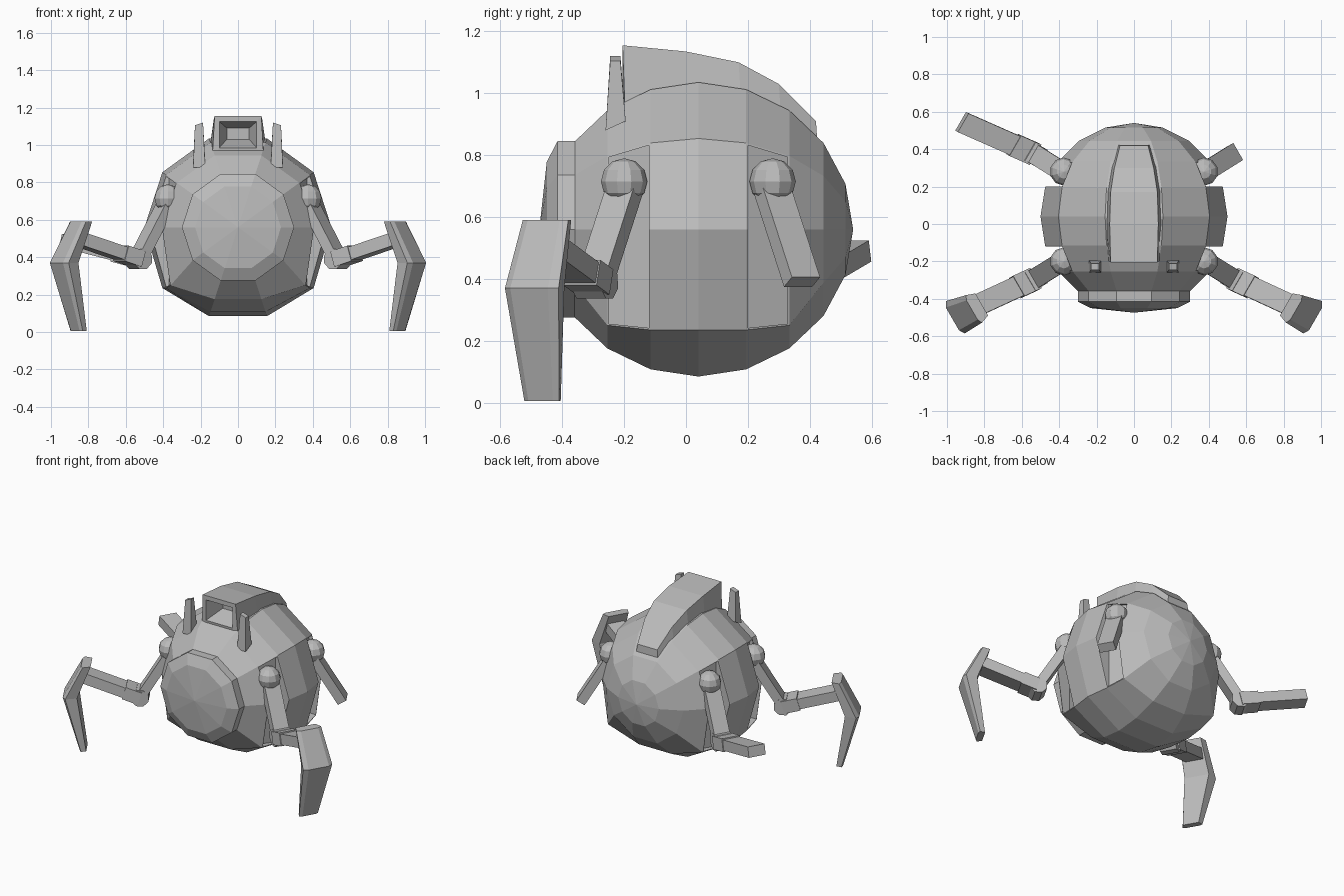
import bpy, bmesh, math
from mathutils import Vector

if "Cube" in bpy.data.objects:
    bpy.data.objects.remove(bpy.data.objects["Cube"])

CY, CZ, R = 0.04, 0.56, 0.5
grey = bpy.data.materials.new("grey")
grey.diffuse_color = (0.5, 0.5, 0.5, 1)
grey.use_nodes = True
grey.node_tree.nodes["Principled BSDF"].inputs["Base Color"].default_value = grey.diffuse_color


def finish(bm, name):
    bmesh.ops.recalc_face_normals(bm, faces=bm.faces)
    me = bpy.data.meshes.new(name)
    bm.to_mesh(me)
    bm.free()
    me.materials.append(grey)
    ob = bpy.data.objects.new(name, me)
    bpy.context.collection.objects.link(ob)
    return ob


def loft(bm, loops, caps=True):
    """Skin a list of equal-length closed loops."""
    rings = [[bm.verts.new(p) for p in loop] for loop in loops]
    n = len(rings[0])
    for a, b in zip(rings, rings[1:]):
        for i in range(n):
            bm.faces.new((a[i], a[(i + 1) % n], b[(i + 1) % n], b[i]))
    if caps:
        bm.faces.new(rings[0])
        bm.faces.new(rings[-1])
    return rings


def lathe_loops(profile):
    """Ten-sided rings around the front-back axis from (y, radius) pairs."""
    return [[(r * math.cos(math.radians(36 * i)), y, CZ + r * math.sin(math.radians(36 * i)))
             for i in range(10)] for y, r in profile]


# Round body with four recessed leg sockets
bm = bmesh.new()
angles = [math.radians(a) for a in range(-54, 90, 18)]
profile = [(CY + R * math.sin(a), R * math.cos(a)) for a in angles] + [(CY + R, 0.002)]
loft(bm, lathe_loops(profile))
for v in bm.verts:
    off = abs(v.co.y - CY)
    if off < 0.3 and abs(v.co.x) > 0.3 and 0.2 < v.co.z < 0.4:   # lower side rim
        v.co.z = 0.235 if off < 0.2 else 0.25
        if off > 0.2:
            v.co.x = math.copysign(0.36, v.co.x)
for sx in (-1, 1):
    for sy in (-1, 1):
        faces = []
        for f in bm.faces:
            c = f.calc_center_median()
            if sx * c.x > 0.33 and 0.18 < sy * (c.y - CY) < 0.26 and abs(c.z - CZ) < 0.2:
                faces.append(f)
        bm.normal_update()
        bmesh.ops.inset_region(bm, faces=faces, thickness=0.006, depth=0, use_even_offset=True)
        ext = bmesh.ops.extrude_face_region(bm, geom=faces)
        floor = [g for g in ext["geom"] if isinstance(g, bmesh.types.BMVert)]
        bmesh.ops.delete(bm, geom=faces, context='FACES')
        for v in floor:                                          # flat socket floor
            v.co.x = sx * (0.37 - 0.45 * (abs(v.co.y - CY) - 0.155))
finish(bm, "body")

# Stepped eye disc on the front
bm = bmesh.new()
loft(bm, lathe_loops([(-0.34, 0.30), (-0.415, 0.30), (-0.45, 0.23), (-0.474, 0.002)]))
finish(bm, "eye")

# Crest over the top with a framed opening at its front
bm = bmesh.new()
stations = [(-0.205, 1.155, 0.125, 0.14), (0.0, 1.135, 0.13, 0.155), (0.17, 1.10, 0.125, 0.15),
            (0.30, 1.03, 0.105, 0.13), (0.42, 0.91, 0.075, 0.095)]
loops = []
for y, z, wt, wb in stations:
    zb = CZ + math.sqrt(0.46 ** 2 - (y - CY) ** 2) - 0.06
    loops.append([(-wb, y + 0.01, zb), (wb, y + 0.01, zb), (wt, y, z), (-wt, y, z)])
rings = loft(bm, loops, caps=False)
bm.faces.new(rings[-1])


def opening(w, y, z0, z1):
    return [bm.verts.new(p) for p in ((-w, y, z0), (w, y, z0), (w, y, z1), (-w, y, z1))]


mouth, inner = opening(0.1, -0.205, 0.985, 1.125), opening(0.06, -0.08, 1.03, 1.09)
for a, b in ((rings[0], mouth), (mouth, inner)):
    for i in range(4):
        j = (i + 1) % 4
        bm.faces.new((a[i], a[j], b[j], b[i]))
bm.faces.new(inner)
finish(bm, "crest")

# Pair of tapered horns
for s in (-1, 1):
    bm = bmesh.new()
    loft(bm, [[(s * x, y, z) for x, y, z in pts] for pts in (
        ((0.175, -0.26, 0.88), (0.24, -0.26, 0.88), (0.24, -0.195, 0.91), (0.175, -0.195, 0.91)),
        ((0.187, -0.245, 1.12), (0.23, -0.245, 1.105), (0.23, -0.212, 1.105), (0.187, -0.212, 1.12)))])
    finish(bm, "horn")


def bar(name, a, b, width, thick, side):
    """Straight beam from a to b; side is the direction of its width."""
    a, b = Vector(a), Vector(b)
    up = (b - a).cross(side).normalized()
    bm = bmesh.new()
    loft(bm, [[p + side * (width / 2 * i) + up * (thick / 2 * j)
               for i, j in ((-1, -1), (1, -1), (1, 1), (-1, 1))] for p in (a, b)])
    finish(bm, name)


def leg(sx, sy, lower, claw):
    def P(x, y, z):                       # front-right coordinates to any corner
        return Vector((sx * x, CY + sy * y, z))
    out = Vector((sx * 0.866, sy * 0.5, 0))
    side = Vector((-out.y, out.x, 0))
    # Hip ball
    bm = bmesh.new()
    bmesh.ops.create_uvsphere(bm, u_segments=10, v_segments=6, radius=0.075)
    bmesh.ops.translate(bm, verts=bm.verts, vec=P(0.375, 0.24, 0.715))
    finish(bm, "hip_ball")
    # Upper leg
    elbow = P(0.535, 0.335, 0.39)
    bar("upper_leg", P(0.375, 0.235, 0.70), elbow, 0.105, 0.06, side)
    if not lower:
        return
    # Elbow hub, collar and lower leg
    bm = bmesh.new()
    loft(bm, [[elbow + side * w + out * (0.058 * math.cos(k * math.pi / 4 + 0.39))
               + Vector((0, 0, 0.058 * math.sin(k * math.pi / 4 + 0.39))) for k in range(8)]
              for w in (-0.055, 0.055)])
    finish(bm, "elbow")
    end = P(0.92, 0.505, 0.49) if not claw else P(0.86, 0.485, 0.50)
    bar("collar", elbow, elbow.lerp(end, 0.28), 0.125, 0.085, side)
    bar("lower_leg", elbow, end, 0.115, 0.07, side)
    if claw:
        # Bent foot blade, widest at its knee
        bm = bmesh.new()
        loops = []
        for x, y, z, w, t in ((0.84, 0.485, 0.59, 0.17, 0.03), (0.932, 0.525, 0.37, 0.20, 0.045),
                              (0.852, 0.50, 0.005, 0.13, 0.02)):
            loops.append([P(x, y, z) + side * (w / 2 * i) + out * (t * j)
                          for i, j in ((-0.8, -1), (0.8, -1), (1, 0.6), (0.7, 1), (-0.7, 1), (-1, 0.6))])
        loft(bm, loops)
        finish(bm, "foot_blade")


leg(1, -1, True, True)
leg(-1, -1, True, True)
leg(-1, 1, True, False)
leg(1, 1, False, False)
